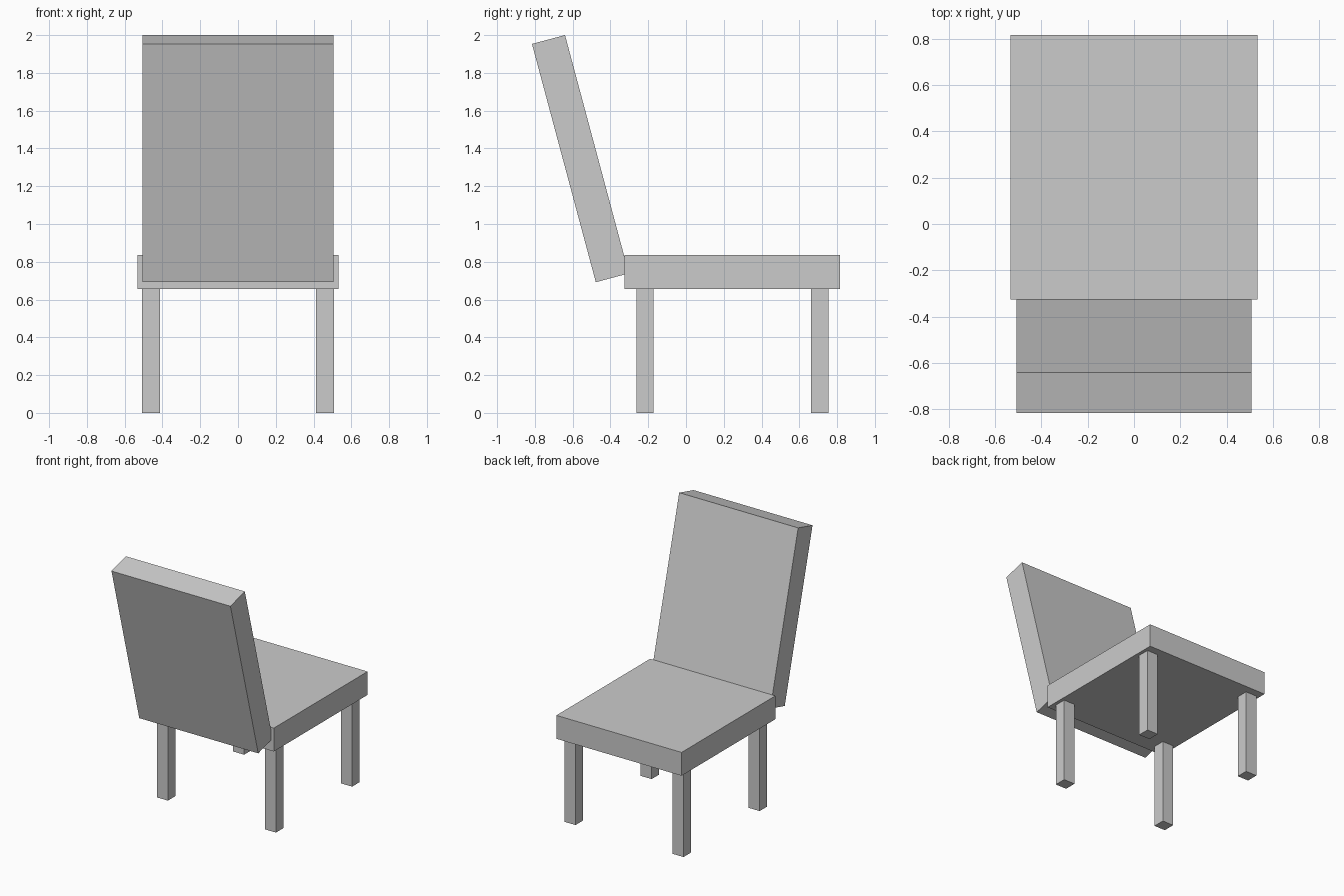
import bpy
from math import radians

if "Cube" in bpy.data.objects:
    bpy.data.objects.remove(bpy.data.objects["Cube"])


def box(name, center, size, tilt=0.0):
    bpy.ops.mesh.primitive_cube_add(size=1, location=center, rotation=(radians(tilt), 0, 0))
    ob = bpy.context.object
    ob.name = name
    ob.scale = size
    bpy.ops.object.transform_apply(location=False, rotation=False, scale=True)
    return ob


SEAT_BOTTOM, SEAT_TOP = 0.655, 0.835

# Seat cushion slab
box("seat", (0, 0.245, (SEAT_BOTTOM + SEAT_TOP) / 2),
    (1.066, 1.14, SEAT_TOP - SEAT_BOTTOM))

# Reclined backrest, its lower edge sunk into the seat
box("backrest", (0, -0.559, 1.346), (1.013, 0.181, 1.306), tilt=15)

# Four square legs
for row, y in (("backrest_side", -0.217), ("open_side", 0.709)):
    for side, sx in (("left", -1), ("right", 1)):
        box(f"{row}_{side}_leg", (sx * 0.46, y, SEAT_BOTTOM / 2),
            (0.095, 0.092, SEAT_BOTTOM))
